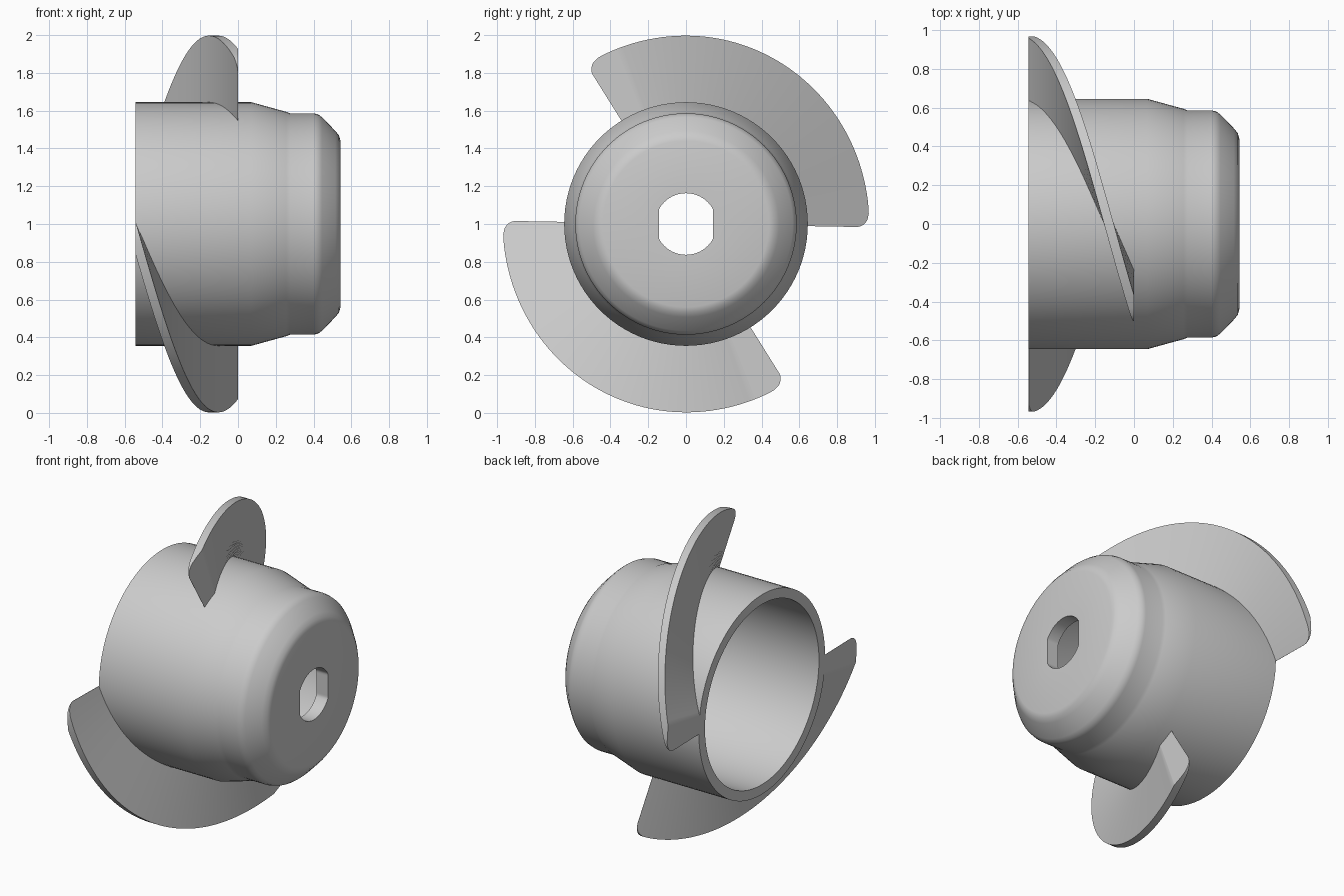
import bpy, bmesh
from math import sin, cos, radians, pi, sqrt

if "Cube" in bpy.data.objects:
    bpy.data.objects.remove(bpy.data.objects["Cube"])

AXIS_Z = 1.0      # the rotor spins about the x axis at this height
BACK = -0.543


def finish(name, bm, angle):
    bmesh.ops.recalc_face_normals(bm, faces=bm.faces)
    mesh = bpy.data.meshes.new(name)
    bm.to_mesh(mesh)
    bm.free()
    ob = bpy.data.objects.new(name, mesh)
    bpy.context.collection.objects.link(ob)
    bpy.ops.object.select_all(action='DESELECT')
    ob.select_set(True)
    bpy.context.view_layer.objects.active = ob
    bpy.ops.object.shade_smooth_by_angle(angle=radians(angle))
    return ob


def bridge(bm, rings, closed):
    """Quads between neighbouring rings; each ring is a closed loop."""
    pairs = list(zip(rings, rings[1:] + rings[:1]))
    for a, b in pairs if closed else pairs[:-1]:
        n = len(a)
        for i in range(n):
            j = (i + 1) % n
            bm.faces.new((a[i], a[j], b[j], b[i]))


# Hub: hollow cup turned about x, with a double-flat shaft hole in its nose
BORE, FLAT, SEG = 0.163, 0.143, 96
profile = [(BACK, 0.645), (0.07, 0.645), (0.255, 0.594), (0.275, 0.586),
           (0.40, 0.586), (0.425, 0.58), (0.445, 0.565), (0.515, 0.493),
           (0.535, 0.468), (0.543, 0.44), (0.543, BORE),
           (0.46, BORE), (0.46, 0.42), (0.38, 0.515), (0.25, 0.525),
           (0.06, 0.582), (BACK, 0.582)]
bm = bmesh.new()
rings = []
for x, r in profile:
    ring = []
    for i in range(SEG):
        t = 2 * pi * i / SEG
        y = r * cos(t)
        if r == BORE:
            y = max(-FLAT, min(FLAT, y))
        ring.append(bm.verts.new((x, y, AXIS_Z + r * sin(t))))
    rings.append(ring)
bridge(bm, rings, True)
finish("hub", bm, 25)

# Blades: helical plates trimmed flat at both ends, with rounded tip corners
START, END, THICK, ROOT = -1.0, 122.0, 0.05, 0.615
PITCH = (-BACK + THICK) / (END - START)


def tip_radius(a):
    r = 0.97 + 0.027 * max(0, sin(radians(min(a, 90)))) ** 2
    for d in (a - START, END - a):
        u = min(1, d / 5)
        r -= 0.065 * (1 - sqrt(1 - (1 - u) ** 2))
    return r


def blade(name, turn):
    bm = bmesh.new()
    trim = THICK / PITCH
    angles = {START, START + trim, END - trim, END}
    angles |= {START + (END - START) * i / 60 for i in range(61)}
    angles |= {START + d for d in (0.2, 0.7, 1.4, 2.5)}
    angles |= {END - d for d in (0.2, 0.7, 1.4, 2.5)}
    rings = []
    for a in sorted(angles):
        back = PITCH * (a - END)
        xb, xf = max(BACK, back), min(0, back + THICK)
        if xf - xb < 0.001:
            xf = xb + 0.001
        t, rt = radians(a + turn), tip_radius(a)
        rings.append([bm.verts.new((x, r * cos(t), AXIS_Z + r * sin(t)))
                      for x, r in ((xb, ROOT), (xb, rt), (xf, rt), (xf, ROOT))])
    bridge(bm, rings, False)
    bm.faces.new(rings[0])
    bm.faces.new(rings[-1])
    finish(name, bm, 30)


blade("upper_blade", 0)
blade("lower_blade", 180)
